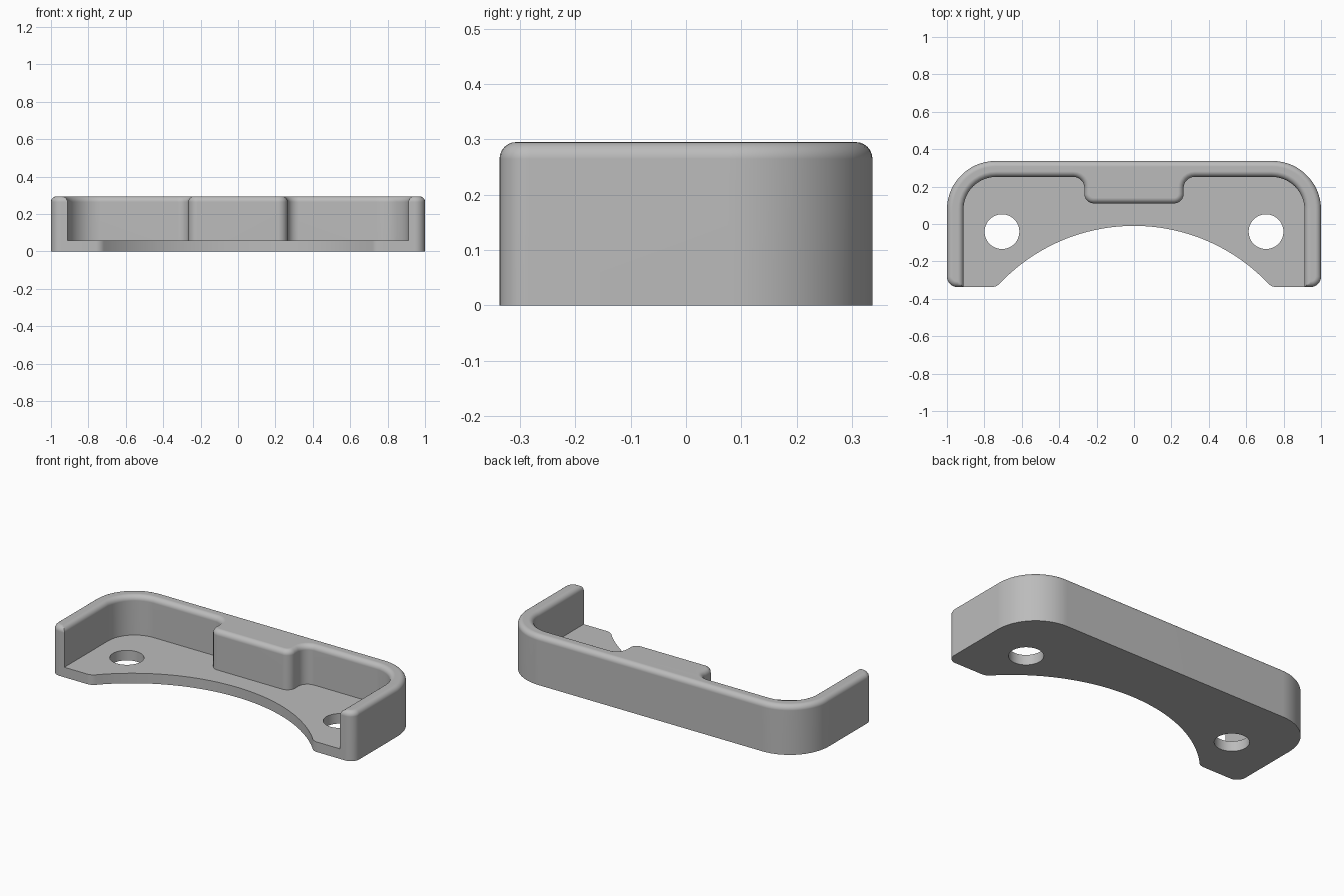
import bpy, bmesh, math
from mathutils import Vector

cube = bpy.data.objects.get("Cube")
if cube:
    bpy.data.objects.remove(cube, do_unlink=True)

FRONT, BACK = -0.337, 0.337
FLOOR, TOP = 0.06, 0.295
INNER_X, INNER_Y = 0.912, 0.252
EDGE_ROUND = 0.03

grey = bpy.data.materials.new("plain grey")
grey.use_nodes = True
colour = (0.5, 0.5, 0.5, 1.0)
grey.diffuse_color = colour
grey.node_tree.nodes["Principled BSDF"].inputs["Base Color"].default_value = colour


def rounded(corners):
    """Turn (x, y, radius) corners of an open path into points with filleted corners."""
    pts = []
    for i, (x, y, r) in enumerate(corners):
        p = Vector((x, y))
        if r == 0:
            pts.append(p)
            continue
        a = (Vector(corners[i - 1][:2]) - p).normalized()
        b = (Vector(corners[i + 1][:2]) - p).normalized()
        half = a.angle(b) / 2
        centre = p + (a + b).normalized() * r / math.sin(half)
        start = p + a * r / math.tan(half) - centre
        end = p + b * r / math.tan(half) - centre
        sweep = start.angle_signed(end)
        steps = max(6, int(r * 60))
        for k in range(steps + 1):
            t = -sweep * k / steps
            c, s = math.cos(t), math.sin(t)
            pts.append(centre + Vector((c * start.x - s * start.y, s * start.x + c * start.y)))
    return pts


def mirrored(half):
    """Complete a right-hand half outline with its mirror image."""
    other = [Vector((-p.x, p.y)) for p in reversed(half) if abs(p.x) > 1e-6]
    return half + other


def prism(name, outline, z0, z1, top_round=0.0, open_bottom=False):
    bm = bmesh.new()
    base = bm.faces.new([bm.verts.new((p.x, p.y, z0)) for p in outline])
    top = bmesh.ops.extrude_face_region(bm, geom=[base], use_keep_orig=True)
    bmesh.ops.translate(bm, vec=(0, 0, z1 - z0),
                        verts=[g for g in top["geom"] if isinstance(g, bmesh.types.BMVert)])
    bmesh.ops.recalc_face_normals(bm, faces=bm.faces)
    if top_round:
        rim = [e for e in bm.edges if all(v.co.z > z1 - 1e-5 for v in e.verts)]
        bmesh.ops.bevel(bm, geom=rim, offset=top_round, segments=6, profile=0.5,
                        affect='EDGES', clamp_overlap=False)
    if open_bottom:
        low = [f for f in bm.faces if all(v.co.z < z0 + 1e-5 for v in f.verts)]
        bmesh.ops.delete(bm, geom=low, context='FACES_ONLY')
    mesh = bpy.data.meshes.new(name)
    bm.to_mesh(mesh)
    bm.free()
    mesh.materials.append(grey)
    obj = bpy.data.objects.new(name, mesh)
    bpy.context.collection.objects.link(obj)
    return obj


def smooth(obj):
    bpy.ops.object.select_all(action='DESELECT')
    obj.select_set(True)
    bpy.context.view_layer.objects.active = obj
    bpy.ops.object.shade_smooth_by_angle(angle=math.radians(35))
    obj.modifiers.new("flat face normals", 'WEIGHTED_NORMAL').keep_sharp = True


# Outer corners shared by the floor and the wall
outer = [(1.0, FRONT, 0.055), (1.0, BACK, 0.26), (0.0, BACK, 0)]

# Floor plate with a wide circular bite out of its front
R, CY = 0.99, -1.0
bite_end = math.asin((FRONT - CY) / R)
angles = [math.pi / 2 + (bite_end + 0.06 - math.pi / 2) * k / 28 for k in range(29)]
bite = [(R * math.cos(a) if k else 0.0, CY + R * math.sin(a), 0) for k, a in enumerate(angles)]
floor_half = rounded(bite + [(R * math.cos(bite_end), FRONT, 0.06)] + outer)
floor = prism("floor_plate", mirrored(floor_half), 0, FLOOR)

# Two screw holes
for side, sx in (("left", 1), ("right", -1)):
    ring = [Vector((sx * 0.706 + 0.093 * math.cos(k * math.tau / 48),
                    -0.041 + 0.093 * math.sin(k * math.tau / 48))) for k in range(48)]
    cutter = prism(side + "_hole_cutter", ring, -0.1, 0.2)
    cutter.hide_render = True
    cutter.hide_set(True)
    hole = floor.modifiers.new(side + " hole", 'BOOLEAN')
    hole.operation, hole.object, hole.solver = 'DIFFERENCE', cutter, 'EXACT'
    bpy.context.view_layer.objects.active = floor
    bpy.ops.object.modifier_apply(modifier=hole.name)
    bpy.data.objects.remove(cutter, do_unlink=True)
smooth(floor)

# Rim wall with a thick block in the middle of its back
wall_half = rounded([(0.0, 0.11, 0), (0.265, 0.11, 0.05), (0.265, INNER_Y, 0.06),
                     (INNER_X, INNER_Y, 0.175), (INNER_X, FRONT, 0)] + outer)
wall = prism("rim_wall", mirrored(wall_half), FLOOR, TOP, EDGE_ROUND, open_bottom=True)
smooth(wall)
